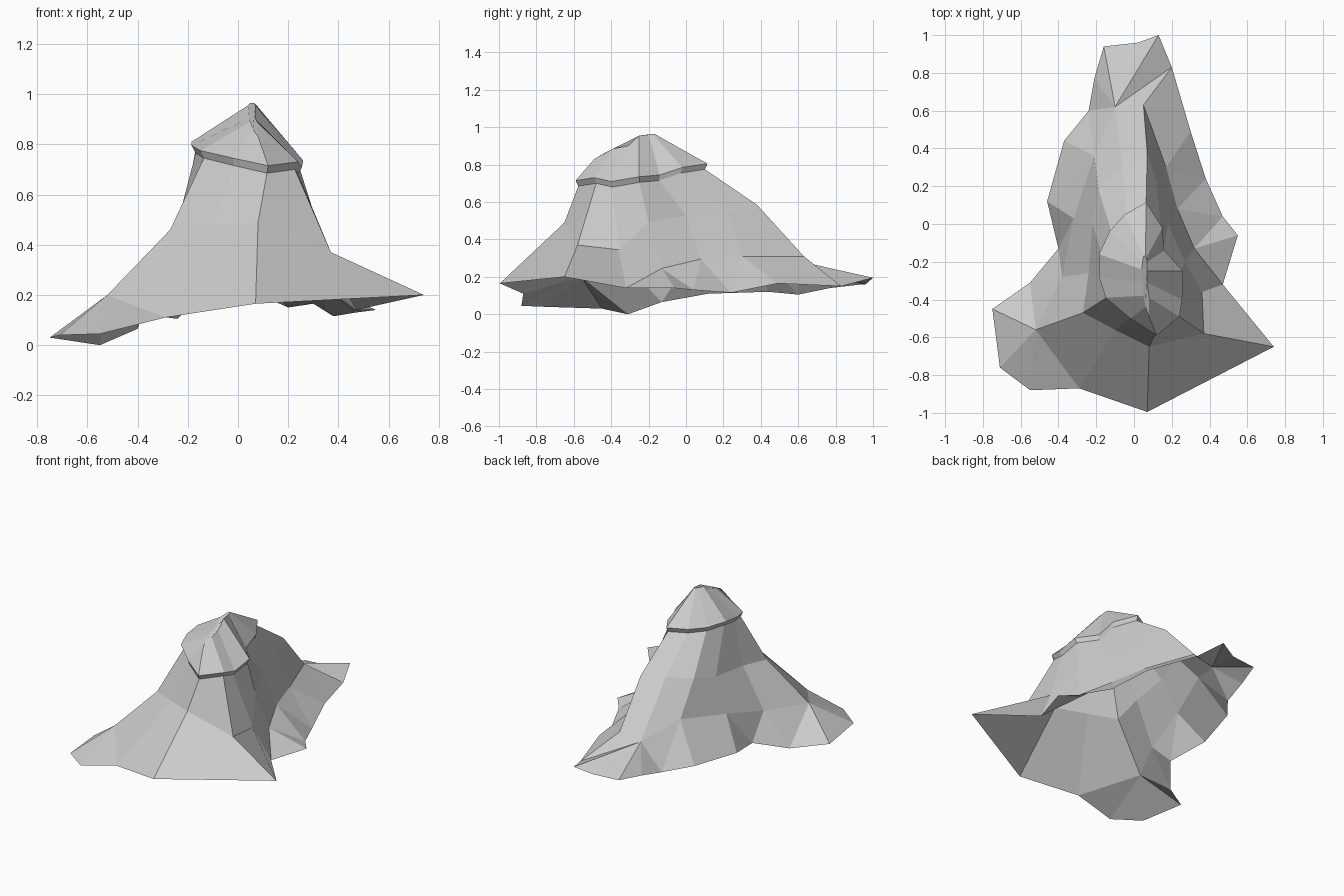
import bpy, bmesh
from mathutils import Vector


def bridge(bm, a, b):
    """Join two closed rings: quads for equal counts, else by shorter diagonals."""
    n, m = len(a), len(b)
    if n == m:
        for i in range(n):
            k = (i + 1) % n
            bm.faces.new((a[i], a[k], b[k], b[i]))
        return
    i = j = 0
    while i < n or j < m:
        p, q = a[i % n], b[j % m]
        pn, qn = a[(i + 1) % n], b[(j + 1) % m]
        step_a = i < n and (j >= m or (pn.co - q.co).length < (qn.co - p.co).length)
        bm.faces.new((p, q, pn) if step_a else (p, q, qn))
        if step_a:
            i += 1
        else:
            j += 1


def loft(name, rings, close=False):
    bm = bmesh.new()
    vr = [[bm.verts.new(p) for p in r] for r in rings]
    for a, b in zip(vr, vr[1:]):
        bridge(bm, a, b)
    if close:
        bm.faces.new(vr[-1])
    bmesh.ops.remove_doubles(bm, verts=bm.verts, dist=0.001)
    bmesh.ops.recalc_face_normals(bm, faces=bm.faces)
    me = bpy.data.meshes.new(name)
    bm.to_mesh(me)
    bm.free()
    ob = bpy.data.objects.new(name, me)
    bpy.context.collection.objects.link(ob)
    return ob


# ragged bottom edge, anticlockwise from the front tip
hem = [(.07, -.995, .165), (.74, -.65, .2), (.47, -.32, .14), (.55, -.06, .14),
       (.47, .04, .13), (.38, .24, .115), (.30, .49, .165), (.20, .83, .15),
       (.13, 1.0, .195), (.02, .96, .16), (-.16, .94, .16), (-.21, .77, .14),
       (-.24, .60, .105), (-.37, .44, .12), (-.46, .12, .11), (-.40, -.13, .065),
       (-.55, -.31, 0), (-.75, -.45, .03), (-.71, -.76, .04), (-.55, -.88, .045),
       (-.29, -.87, .11)]

# crease above the flared hem
crease = [(.07, -.995, .165), (.74, -.65, .2), (.47, -.32, .14), (.32, -.13, .245),
          (.23, .08, .295), (.17, .30, .31), (.05, .63, .31), (-.10, .62, .28),
          (-.21, .36, .36), (-.32, .03, .3), (-.38, -.28, .22), (-.52, -.56, .2),
          (-.29, -.87, .11)]

# middle of the body
waist = [(.08, -.65, .49), (.37, -.58, .37), (.36, -.36, .345), (.27, -.2, .49),
         (.18, 0, .53), (.12, .22, .54), (.07, .38, .585), (-.06, .30, .58),
         (-.19, .19, .56), (-.22, 0, .51), (-.24, -.26, .49), (-.27, -.47, .46),
         (-.10, -.56, .475)]

# cap edge
brim = [(.12, -.59, .715), (.24, -.49, .73), (.255, -.40, .71), (.26, -.25, .735),
        (.16, -.14, .745), (.15, -.02, .785), (.065, .115, .805), (-.05, .05, .80),
        (-.13, -.04, .80), (-.185, -.16, .81), (-.185, -.28, .795), (-.15, -.39, .775),
        (-.02, -.50, .745)]

# narrow cap ridge, running from the front to the peak and back
ridge = [(.08, -.49, .83), (.08, -.39, .885), (.07, -.31, .90), (.07, -.25, .955),
         (.07, -.20, .96), (.065, -.18, .965), (.06, -.17, .965), (.05, -.17, .965),
         (.045, -.20, .96), (.04, -.24, .955), (.045, -.31, .905), (.05, -.38, .89),
         (.06, -.44, .86)]

# neck tucked in under the cap
mid = Vector((.05, -.24, 0))
neck = [(mid.x + (x - mid.x) * .93, mid.y + (y - mid.y) * .96, z - .03)
        for x, y, z in brim]

loft("cloak_body", [hem, crease, waist, neck])
loft("cap", [neck, brim, ridge], close=True)
